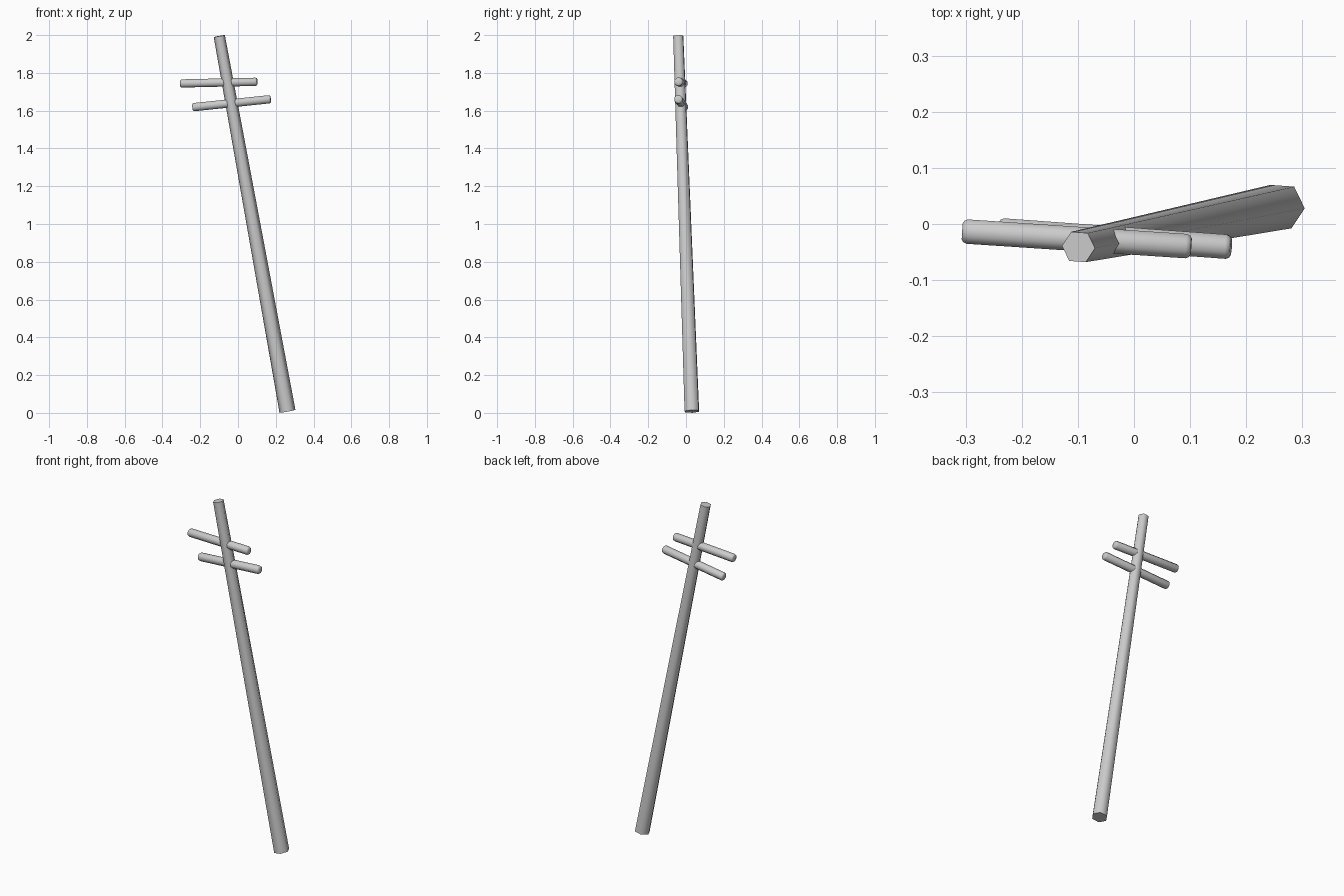
import bpy, bmesh, math
from mathutils import Vector

if "Cube" in bpy.data.objects:
    bpy.data.objects.remove(bpy.data.objects["Cube"])


def rod(name, start, end, rings, sides, side_dir, turn=0.0):
    """Capped rod from start to end; rings = (distance from start, radius)."""
    p0, p1 = Vector(start), Vector(end)
    axis = (p1 - p0).normalized()
    a = Vector(side_dir)
    a = (a - axis * a.dot(axis)).normalized()
    b = axis.cross(a)
    bm = bmesh.new()
    loops = []
    for dist, r in rings:
        c = p0 + axis * dist
        loops.append([bm.verts.new(c + r * (a * math.cos(t) + b * math.sin(t)))
                      for t in (turn + 2 * math.pi * i / sides for i in range(sides))])
    for lo, hi in zip(loops, loops[1:]):
        for i in range(sides):
            j = (i + 1) % sides
            bm.faces.new((lo[i], lo[j], hi[j], hi[i]))
    bm.faces.new(loops[0][::-1])
    bm.faces.new(loops[-1])
    bmesh.ops.recalc_face_normals(bm, faces=bm.faces)
    mesh = bpy.data.meshes.new(name)
    bm.to_mesh(mesh)
    bm.free()
    obj = bpy.data.objects.new(name, mesh)
    bpy.context.collection.objects.link(obj)
    bpy.ops.object.select_all(action='DESELECT')
    bpy.context.view_layer.objects.active = obj
    obj.select_set(True)
    bpy.ops.object.shade_smooth_by_angle(angle=math.radians(65))
    return obj


# Leaning six-sided tapered pole
base, tip = (0.262, 0.031, 0.008), (-0.099, -0.041, 1.995)
length = (Vector(tip) - Vector(base)).length
rod("pole", base, tip, [(0, 0.043), (length, 0.030)], 6, (1, -0.065, 0))


# Two slightly crooked crossarms with rounded ends
def crossarm(name, left, right, r=0.0235):
    n = (Vector(right) - Vector(left)).length
    half = [(0, r * 0.66), (0.003, r * 0.88), (0.009, r)]
    rings = half + [(n - d, q) for d, q in reversed(half)]
    rod(name, left, right, rings, 8, (0, 0, 1), math.pi / 8)


crossarm("upper_crossarm", (-0.306, -0.013, 1.744), (0.102, -0.040, 1.753))
crossarm("lower_crossarm", (-0.241, -0.011, 1.618), (0.173, -0.041, 1.661))
